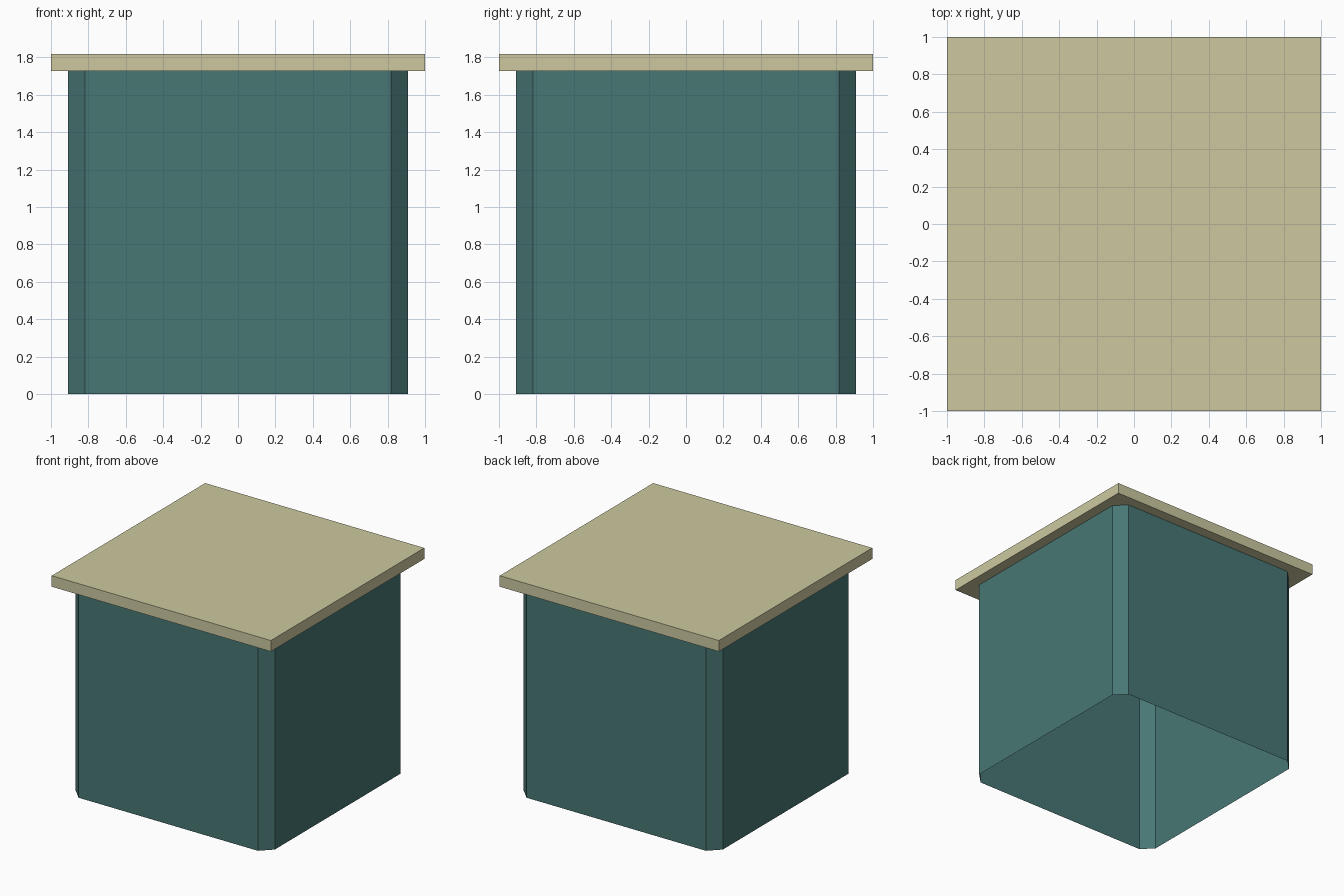
import bpy, bmesh

if "Cube" in bpy.data.objects:
    bpy.data.objects.remove(bpy.data.objects["Cube"])

U = 1 / 11            # design unit: lid is 22 x 22 x 1, body 20 x 20 x 19
BASE_H = 19 * U
HALF = 10 * U


def srgb(r, g, b):
    lin = lambda c: c / 12.92 if c <= 0.04045 else ((c + 0.055) / 1.055) ** 2.4
    return (lin(r / 255), lin(g / 255), lin(b / 255), 1)


def material(name, color):
    m = bpy.data.materials.new(name)
    m.diffuse_color = color
    m.use_nodes = True
    m.node_tree.nodes["Principled BSDF"].inputs["Base Color"].default_value = m.diffuse_color
    return m


def add_object(name, bm, mat):
    me = bpy.data.meshes.new(name)
    bm.to_mesh(me)
    bm.free()
    me.materials.append(mat)
    ob = bpy.data.objects.new(name, me)
    bpy.context.collection.objects.link(ob)
    return ob


teal = material("teal", srgb(72, 119, 117))
sand = material("sand", srgb(205, 201, 160))

# Body: thin open-bottomed shell with four chamfered corners
bm = bmesh.new()
a, c = HALF, HALF - U
outline = [(-c, -a), (c, -a), (a, -c), (a, c), (c, a), (-c, a), (-a, c), (-a, -c)]
low = [bm.verts.new((x, y, 0)) for x, y in outline]
high = [bm.verts.new((x, y, BASE_H)) for x, y in outline]
for i in range(8):
    j = (i + 1) % 8
    bm.faces.new((low[i], low[j], high[j], high[i]))
add_object("body", bm, teal)

# Lid: square slab overhanging the body
bm = bmesh.new()
bmesh.ops.create_cube(bm, size=1)
bmesh.ops.scale(bm, vec=(2, 2, U), verts=bm.verts)
bmesh.ops.translate(bm, vec=(0, 0, BASE_H + U / 2), verts=bm.verts)
add_object("lid", bm, sand)
